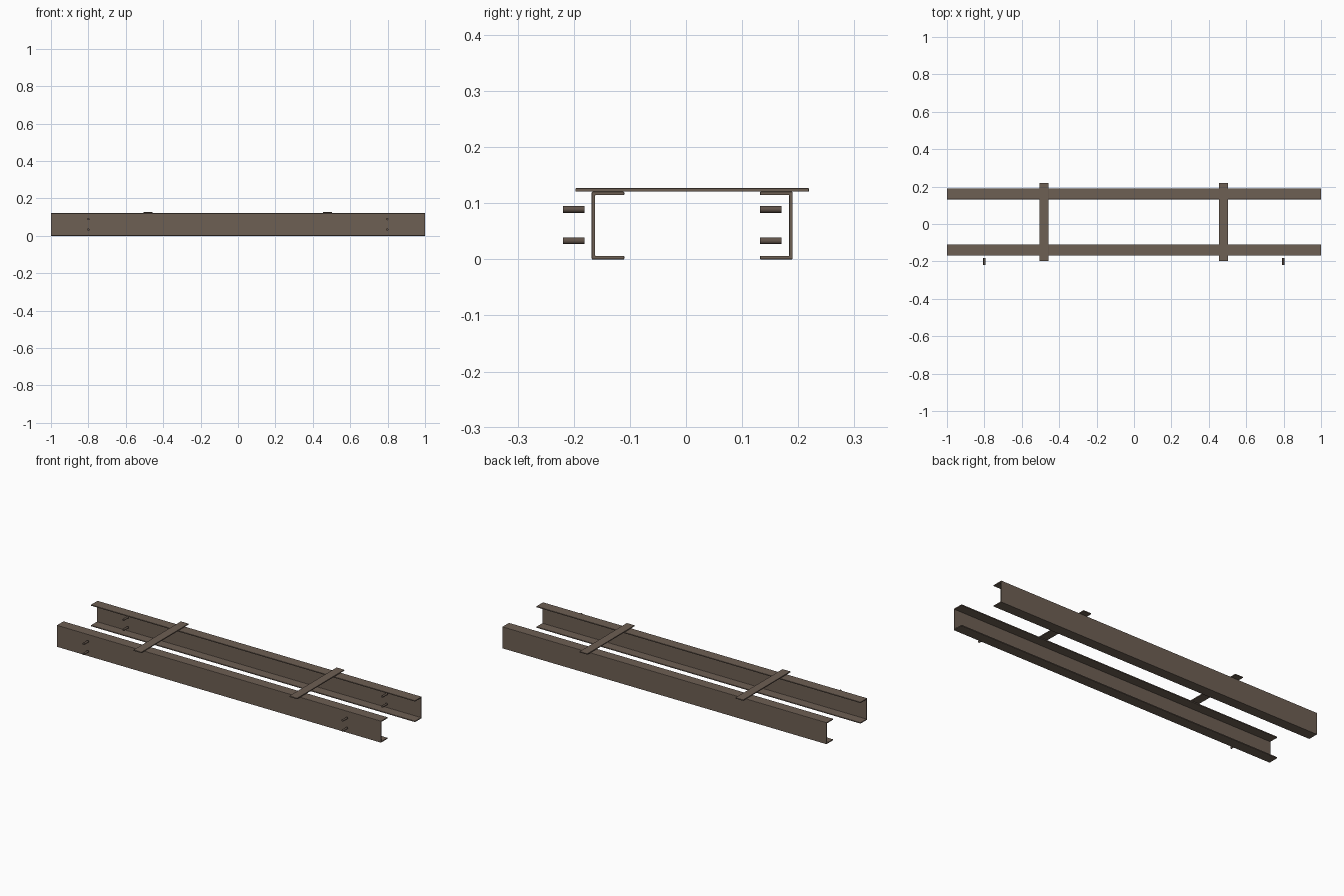
import bpy, bmesh, math
from mathutils import Matrix

if "Cube" in bpy.data.objects:
    bpy.data.objects.remove(bpy.data.objects["Cube"])

def material(name, rgb):
    m = bpy.data.materials.new(name)
    m.diffuse_color = (*rgb, 1)
    m.use_nodes = True
    m.node_tree.nodes["Principled BSDF"].inputs["Base Color"].default_value = m.diffuse_color
    return m

STEEL = material("brown steel", (0.155, 0.115, 0.088))
BOLT = material("dark bolt steel", (0.12, 0.088, 0.068))
MID_Y = 0.011   # centre line between the two rails

def finish(bm, name, mat, bevel=0.0):
    bmesh.ops.recalc_face_normals(bm, faces=bm.faces)
    me = bpy.data.meshes.new(name)
    bm.to_mesh(me)
    bm.free()
    me.materials.append(mat)
    ob = bpy.data.objects.new(name, me)
    bpy.context.collection.objects.link(ob)
    if bevel:
        b = ob.modifiers.new("bevel", 'BEVEL')
        b.width, b.segments, b.limit_method = bevel, 2, 'ANGLE'
    return ob

# C-channel rail: profile of (distance from centre line, z), extruded along x
def rail(name, side):
    out, lip, h, t = 0.179, 0.121, 0.1205, 0.006
    profile = [(lip, 0), (out, 0), (out, h), (lip, h),
               (lip, h - t), (out - t, h - t), (out - t, t), (lip, t)]
    bm = bmesh.new()
    face = bm.faces.new([bm.verts.new((-1, MID_Y + side * y, z)) for y, z in profile])
    ext = bmesh.ops.extrude_face_region(bm, geom=[face])["geom"]
    bmesh.ops.translate(bm, vec=(2, 0, 0),
                        verts=[v for v in ext if isinstance(v, bmesh.types.BMVert)])
    finish(bm, name, STEEL, 0.0012)

rail("front_rail", -1)
rail("back_rail", 1)

# Flat cross straps on top of the rails
def strap(name, x):
    bm = bmesh.new()
    bmesh.ops.create_cube(bm, size=1, matrix=Matrix.Translation((x, MID_Y, 0.1238))
                          @ Matrix.Diagonal((0.048, 0.416, 0.006, 1)))
    finish(bm, name, STEEL, 0.001)

strap("left_strap", -0.482)
strap("right_strap", 0.479)

# Bolts lying along y
def bolt(name, x, y, z):
    bm = bmesh.new()
    bmesh.ops.create_cone(bm, cap_ends=True, segments=12, radius1=0.006, radius2=0.006,
                          depth=0.039, matrix=Matrix.Translation((x, y, z))
                          @ Matrix.Rotation(math.pi / 2, 4, 'X'))
    for f in bm.faces:
        f.smooth = len(f.verts) == 4
    for e in bm.edges:
        e.smooth = all(f.smooth for f in e.link_faces)
    finish(bm, name, BOLT)

for side, y in (("front", -0.2), ("back", 0.151)):
    for end, x in (("left", -0.8), ("right", 0.798)):
        for level, z in (("lower", 0.033), ("upper", 0.089)):
            bolt(f"{side}_{end}_{level}_bolt", x, y, z)
